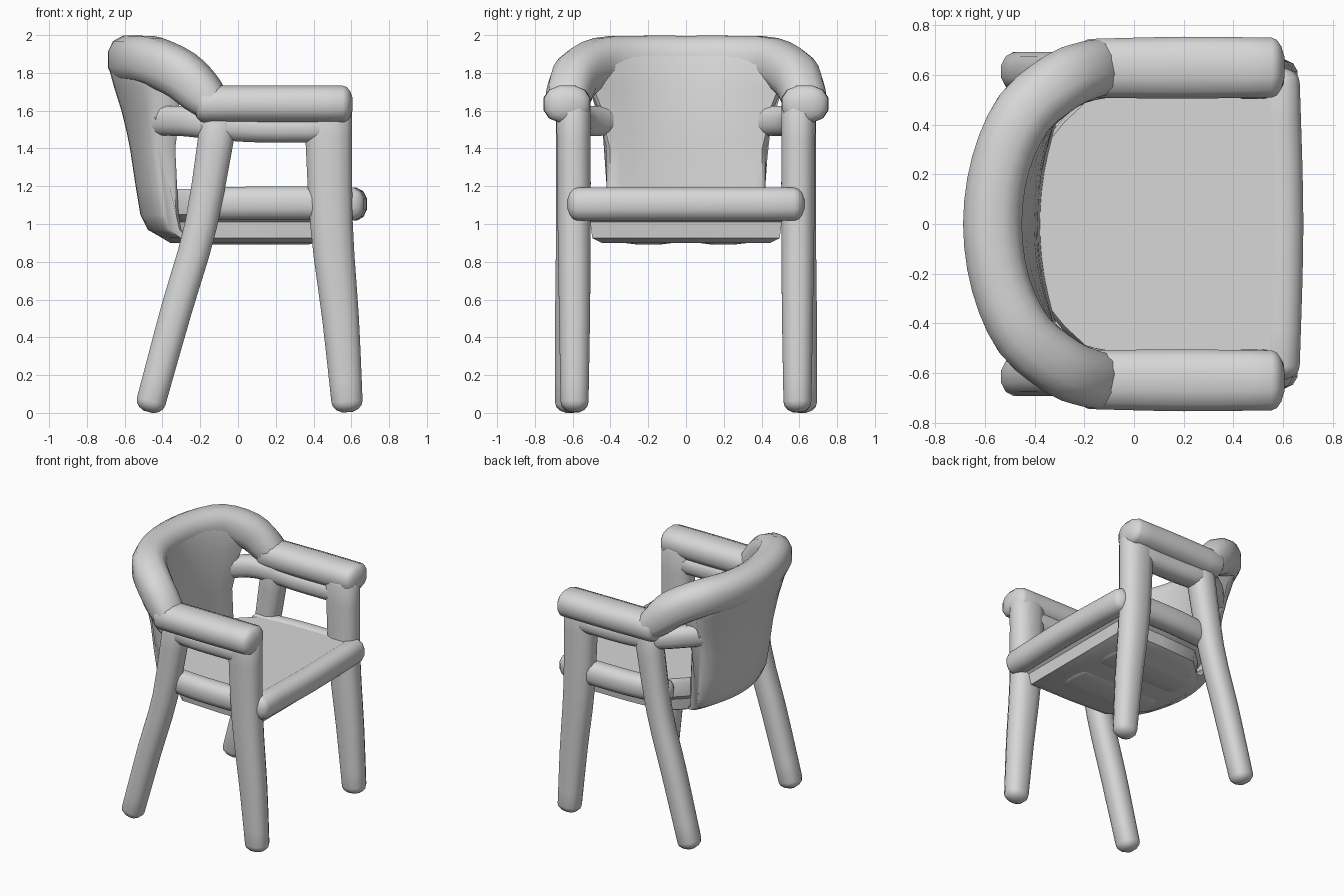
import bpy, bmesh, math
from mathutils import Vector

if "Cube" in bpy.data.objects:
    bpy.data.objects.remove(bpy.data.objects["Cube"])

# One plain grey for the whole chair
SHADE = (0.68, 0.68, 0.68, 1)
grey = bpy.data.materials.new("plain_grey")
grey.use_nodes = True
grey.diffuse_color = SHADE
grey.node_tree.nodes["Principled BSDF"].inputs["Base Color"].default_value = SHADE


def finish(name, bm, angle=50):
    bmesh.ops.recalc_face_normals(bm, faces=bm.faces)
    mesh = bpy.data.meshes.new(name)
    bm.to_mesh(mesh)
    bm.free()
    mesh.materials.append(grey)
    obj = bpy.data.objects.new(name, mesh)
    bpy.context.collection.objects.link(obj)
    bpy.ops.object.select_all(action="DESELECT")
    obj.select_set(True)
    bpy.context.view_layer.objects.active = obj
    bpy.ops.object.shade_smooth_by_angle(angle=math.radians(angle))


def loft(bm, rings):
    """Bridge closed rings of points and cap both ends."""
    vs = [[bm.verts.new(p) for p in ring] for ring in rings]
    n = len(vs[0])
    for a, b in zip(vs, vs[1:]):
        for i in range(n):
            j = (i + 1) % n
            bm.faces.new((a[i], a[j], b[j], b[i]))
    bm.faces.new(vs[0])
    bm.faces.new(vs[-1])


def spline(pts, steps):
    """Smooth path through points of any dimension."""
    ext = [pts[0]] + pts + [pts[-1]]
    out = []
    for a, b, c, d in zip(ext, ext[1:], ext[2:], ext[3:]):
        for s in range(steps):
            t = s / steps
            out.append([0.5 * (2*q + (r-p)*t + (2*p - 5*q + 4*r - u)*t*t + (3*q - p - 3*r + u)*t**3)
                        for p, q, r, u in zip(a, b, c, d)])
    return out + [pts[-1]]


def bar(name, pts, up, cap=0.06, steps=3, sides=12):
    """Rounded bar through (x, y, z, half width, half height) points."""
    path = spline([list(p) for p in pts], steps)
    pos = [Vector(p[:3]) for p in path]
    rings = []

    def ring(i, shift, scale):
        t = (pos[min(i + 1, len(pos) - 1)] - pos[max(i - 1, 0)]).normalized()
        side = t.cross(Vector(up)).normalized()
        lift = side.cross(t)
        w, h = path[i][3:]
        pts_out = []
        for k in range(sides):
            a = math.tau * (k + 0.5) / sides
            c, s = math.cos(a), math.sin(a)
            c, s = math.copysign(abs(c) ** 0.82, c), math.copysign(abs(s) ** 0.82, s)
            pts_out.append(pos[i] + t * shift + side * (w * c * scale) + lift * (h * s * scale))
        rings.append(pts_out)

    bends = [math.radians(a) for a in (70, 45, 22)]
    for a in bends:
        ring(0, -cap * math.sin(a), math.cos(a))
    for i in range(len(path)):
        ring(i, 0, 1)
    for a in reversed(bends):
        ring(len(path) - 1, cap * math.sin(a), math.cos(a))
    bm = bmesh.new()
    loft(bm, rings)
    finish(name, bm)


X, Z = (1, 0, 0), (0, 0, 1)

# Legs, armrests and side bars, mirrored across y
for label, s in (("left_hand", 1), ("right_hand", -1)):
    bar("front_leg_" + label, [(0.577, s*0.59, 0.06, 0.076, 0.085), (0.543, s*0.59, 0.5, 0.084, 0.1),
                               (0.495, s*0.592, 1.0, 0.09, 0.116), (0.477, s*0.595, 1.6, 0.093, 0.13)], X)
    bar("rear_leg_" + label, [(-0.46, s*0.615, 0.06, 0.08, 0.08), (-0.325, s*0.61, 0.55, 0.085, 0.085),
                              (-0.195, s*0.605, 1.0, 0.085, 0.088), (-0.1, s*0.6, 1.56, 0.09, 0.1)], X)
    bar("armrest_" + label, [(-0.18, s*0.627, 1.635, 0.122, 0.1), (0.2, s*0.63, 1.635, 0.128, 0.1),
                             (0.555, s*0.63, 1.635, 0.124, 0.1)], Z, cap=0.055)
    # Brace runs under the armrest and curves into the backrest
    bar("arm_brace_" + label, [(0.45, s*0.6, 1.51, 0.085, 0.08), (0.1, s*0.6, 1.51, 0.085, 0.08),
                               (-0.12, s*0.59, 1.53, 0.085, 0.085), (-0.28, s*0.52, 1.545, 0.07, 0.082),
                               (-0.45, s*0.35, 1.545, 0.065, 0.08)], Z)
    bar("seat_side_rail_" + label, [(0.55, s*0.57, 1.11, 0.08, 0.09), (0.1, s*0.57, 1.11, 0.08, 0.09),
                                    (-0.2, s*0.54, 1.11, 0.075, 0.088)], Z)
    bar("seat_under_rib_" + label, [(0.36, s*0.2, 0.925, 0.16, 0.035), (-0.25, s*0.19, 0.925, 0.15, 0.035)], Z)

# Front seat rail
bar("seat_front_rail", [(0.585, -0.57, 1.105, 0.085, 0.09), (0.6, 0, 1.105, 0.085, 0.09),
                        (0.585, 0.57, 1.105, 0.085, 0.09)], Z)

# Curved top rail of the backrest
half = [(-0.14, 0.63, 1.64, 0.115, 0.1), (-0.2, 0.615, 1.7, 0.12, 0.12), (-0.3, 0.57, 1.79, 0.125, 0.13),
        (-0.445, 0.445, 1.86, 0.125, 0.13), (-0.538, 0.24, 1.87, 0.122, 0.13)]
mirrored = [(x, -y, z, w, h) for x, y, z, w, h in reversed(half)]
bar("back_top_rail", half + [(-0.57, 0, 1.87, 0.122, 0.13)] + mirrored, Z)

# Backrest shell from rows of (z, outer x, inner x, half width, inner curve), flush with the rail
rows = [(1.9, -0.685, -0.455, 0.49, 0.65), (1.84, -0.688, -0.438, 0.52, 0.65), (1.72, -0.655, -0.42, 0.51, 0.58),
        (1.6, -0.617, -0.403, 0.46, 0.5), (1.48, -0.588, -0.393, 0.44, 0.45), (1.4, -0.572, -0.388, 0.42, 0.4),
        (1.2, -0.542, -0.38, 0.42, 0.4), (1.05, -0.517, -0.37, 0.41, 0.4), (0.97, -0.478, -0.35, 0.39, 0.4),
        (0.925, -0.4, -0.3, 0.36, 0.4)]
spans = [(i / 6, 1) for i in range(-5, 6)]
spans = [(-1, 0.55), (-0.96, 0.88)] + spans + [(0.96, 0.88), (1, 0.55)]
rings = []
for u, fill in spans:
    outer, inner = [], []
    for z, xo, xi, w, curve in rows:
        y = u * w
        a, b = xo + 0.62 * y * y, xi + curve * y * y
        mid, reach = (a + b) / 2, (b - a) / 2 * fill
        outer.append((mid - reach, y, z))
        inner.append((mid + reach, y, z))
    rings.append(outer + inner[::-1])
bm = bmesh.new()
loft(bm, rings)
finish("back_shell", bm)

# Seat pad: one outline lofted through heights, top flush with the rails
edge = [(0.6, 0.57), (0.2, 0.57), (-0.16, 0.55), (-0.29, 0.43), (-0.42, 0.27), (-0.46, 0.1)]
outline = edge + [(x, -y) for x, y in reversed(edge)]
bm = bmesh.new()
loft(bm, [[(x * k, y * k, z) for x, y in outline]
          for z, k in ((0.9, 0.78), (0.925, 0.87), (1.01, 0.89), (1.05, 0.98), (1.15, 0.99), (1.186, 0.96))])
finish("seat", bm, 40)
